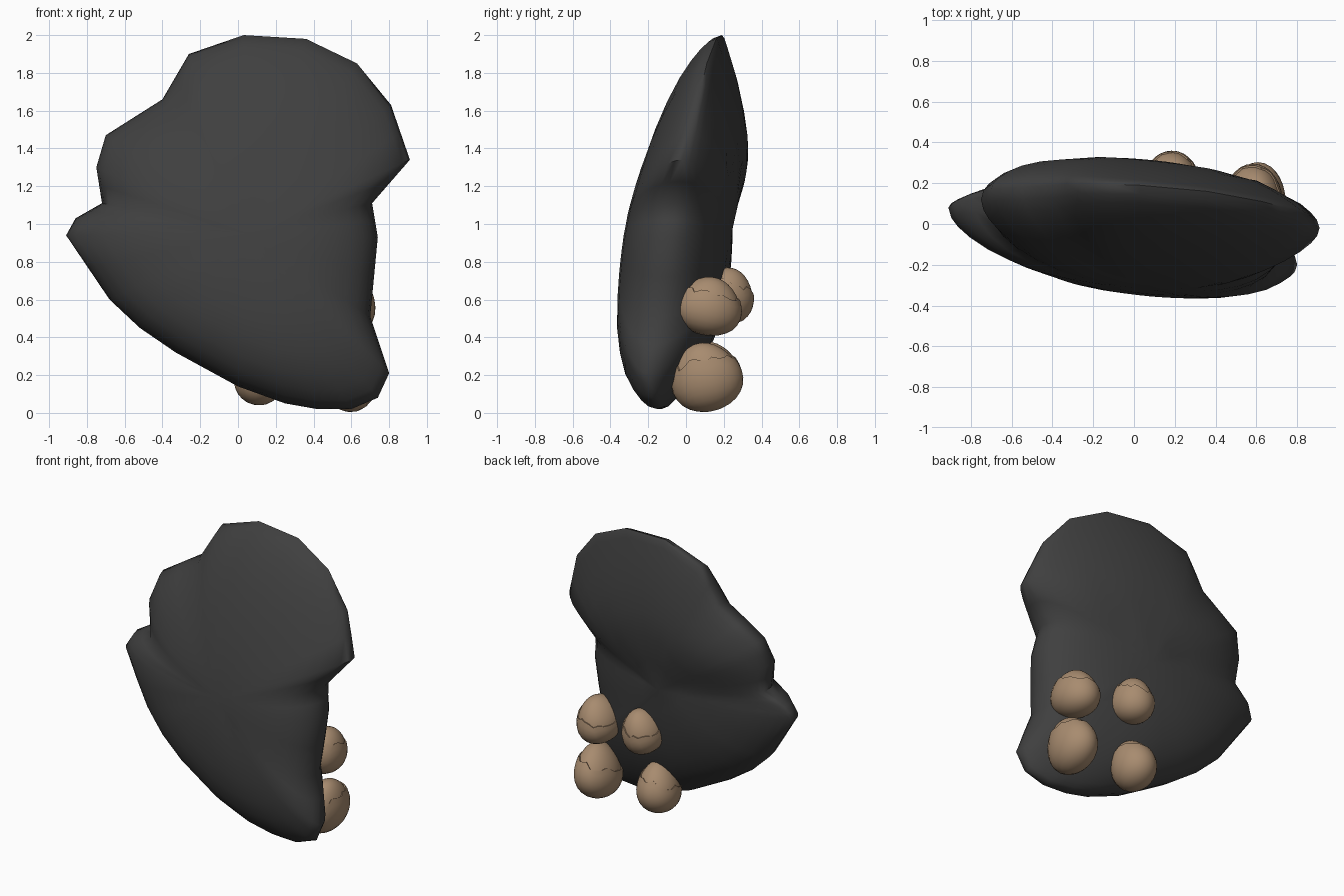
import bpy, bmesh, math, random
from mathutils import Vector, Euler

if "Cube" in bpy.data.objects:
    bpy.data.objects.remove(bpy.data.objects["Cube"])

random.seed(4)

def material(name, color):
    m = bpy.data.materials.new(name)
    m.diffuse_color = (*color, 1)
    m.use_nodes = True
    m.node_tree.nodes["Principled BSDF"].inputs["Base Color"].default_value = m.diffuse_color
    return m

def finish(name, bm, mat, angle):
    bmesh.ops.recalc_face_normals(bm, faces=bm.faces)
    me = bpy.data.meshes.new(name)
    bm.to_mesh(me)
    bm.free()
    ob = bpy.data.objects.new(name, me)
    bpy.context.collection.objects.link(ob)
    me.materials.append(mat)
    bpy.ops.object.select_all(action='DESELECT')
    bpy.context.view_layer.objects.active = ob
    ob.select_set(True)
    bpy.ops.object.shade_smooth_by_angle(angle=math.radians(angle))
    return ob

def lookup(table, t):
    for (a, va), (b, vb) in zip(table, table[1:]):
        if t <= b:
            k = max(0, (t - a) / (b - a))
            return va + (vb - va) * k
    return table[-1][1]

# Slab rim: x, y, z running clockwise from the top
RIM = [(.03, .19, 2.0), (.36, .16, 1.98), (.63, .11, 1.85), (.81, .06, 1.63),
       (.91, -.02, 1.34), (.71, -.05, 1.11), (.74, -.08, .93), (.70, -.13, .51),
       (.80, -.20, .21), (.74, -.18, .08), (.60, -.15, .02), (.42, -.13, .02),
       (.25, -.11, .05), (0, -.08, .14), (-.33, -.03, .32), (-.52, 0, .45),
       (-.68, .03, .60), (-.91, .08, .94), (-.86, .11, 1.03), (-.72, .14, 1.11),
       (-.75, .12, 1.30), (-.70, .17, 1.47), (-.40, .19, 1.66), (-.26, .20, 1.90)]
FRONT = [(0, -.345), (.2, -.37), (.4, -.38), (.8, -.355), (1.1, -.305),
         (1.5, -.17), (1.8, -.06), (2, .03)]
BACK = [(0, .05), (.2, .12), (.4, .18), (.7, .235), (.9, .25), (1.03, .25),
        (1.3, .345), (1.5, .335), (1.8, .295), (2, .25)]
CENTRE = (.05, .95)

def slab():
    bm = bmesh.new()
    rim = []
    for i, p in enumerate(RIM):
        q = RIM[(i + 1) % len(RIM)]
        rim += [Vector(p).lerp(Vector(q), k / 2) for k in range(2)]
    mid_y = sum(p.y for p in rim) / len(rim)
    n = len(rim)

    def surface(p, s, side):
        x = CENTRE[0] + (p.x - CENTRE[0]) * s
        z = CENTRE[1] + (p.z - CENTRE[1]) * s
        if side < 0:
            y = lookup(FRONT, z) + .16 * (x - .3) ** 2
        else:
            y = lookup(BACK, z) - .18 * (x + .2) ** 2
        base = mid_y + (p.y - mid_y) * s
        return (x, base + (y - base) * math.sqrt(1 - s ** 5), z)

    edge = [bm.verts.new(p) for p in rim]
    for side in (-1, 1):
        prev = edge
        for s in (.985, .95, .89, .8, .68, .54, .38, .2):
            ring = [bm.verts.new(surface(p, s, side)) for p in rim]
            for i in range(n):
                j = (i + 1) % n
                bm.faces.new((prev[i], prev[j], ring[j], ring[i]))
            prev = ring
        tip = bm.verts.new(surface(rim[0], 0, side))
        for i in range(n):
            bm.faces.new((prev[i], prev[(i + 1) % n], tip))
    # Soften the inner surface while leaving the rim band untouched
    inner = [v for v in bm.verts if abs(v.co.x) < .6 and .3 < v.co.z < 1.7
             and not any(v is e for e in edge)]
    for _ in range(2):
        bmesh.ops.smooth_vert(bm, verts=inner, factor=.5, use_axis_y=True)
    return finish("slab", bm, material("dark_stone", (.05, .05, .05)), 60)

# Egg-shaped nodule: full inner egg, and an outer layer torn along a ragged edge
def nodule(name, loc, radii, rot, mat):
    segs = 28
    bm = bmesh.new()
    turn = Euler(rot).to_matrix()

    def place(x, y, z, k):
        t = k * (1 - .16 * z)
        return turn @ Vector((x * t * radii[0], y * t * radii[1], z * k * radii[2])) + Vector(loc)

    ball = bmesh.ops.create_uvsphere(bm, u_segments=segs, v_segments=16, radius=1)
    for v in ball["verts"]:
        v.co = place(*v.co, .95)
    prev = None
    jag = [random.uniform(-.12, .12) for _ in range(segs)]
    bottom = bm.verts.new(place(0, 0, -1, 1))
    for step in range(1, 11):
        ring = []
        for u in range(segs):
            a = math.tau * u / segs
            reach = math.pi * (.6 + .1 * math.cos(a)) + jag[u] * step / 10
            p = -math.pi / 2 + reach * min(step, 9) / 9
            r = math.cos(p)
            k = 1 if step < 10 else .93
            ring.append(bm.verts.new(place(r * math.cos(a), r * math.sin(a), math.sin(p), k)))
        for u in range(segs):
            w = (u + 1) % segs
            if prev:
                bm.faces.new((prev[u], prev[w], ring[w], ring[u]))
            else:
                bm.faces.new((bottom, ring[w], ring[u]))
        prev = ring
    return finish(name, bm, mat, 40)

slab()
tan = material("tan_shell", (.39, .26, .16))
for name, loc, radii, rot in [
        ("upper_right_nodule", (.59, .12, .57), (.14, .18, .16), (-.2, .2, 0)),
        ("upper_left_nodule", (.19, .21, .625), (.135, .155, .155), (-.3, .2, 0)),
        ("lower_right_nodule", (.61, .105, .195), (.135, .19, .19), (.25, .2, 0)),
        ("lower_left_nodule", (.12, .13, .215), (.135, .16, .175), (.25, .2, 0))]:
    nodule(name, loc, radii, rot, tan)
